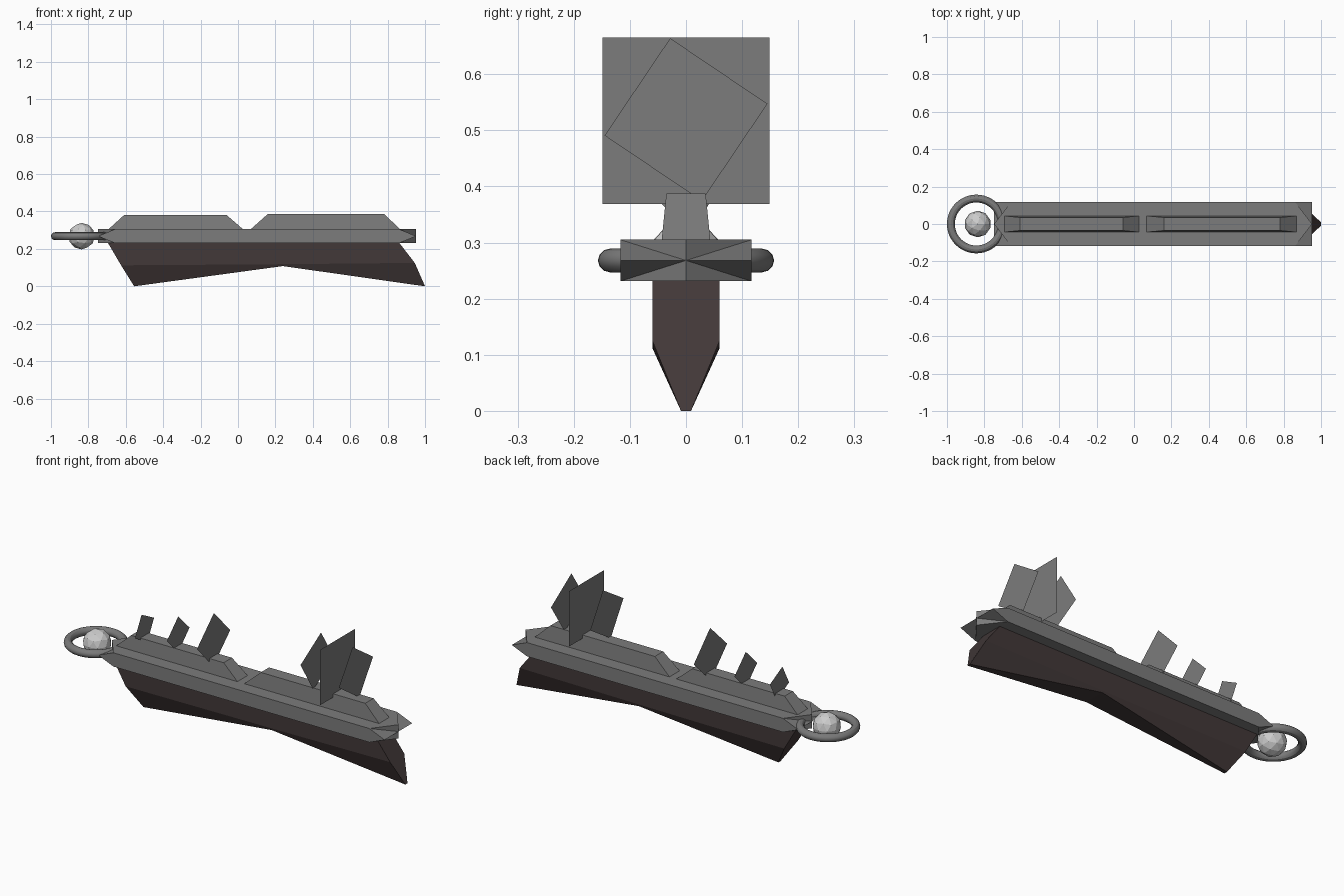
import bpy, bmesh, math
from mathutils import Vector

if "Cube" in bpy.data.objects:
    bpy.data.objects.remove(bpy.data.objects["Cube"])


def material(name, rgb):
    m = bpy.data.materials.new(name)
    m.diffuse_color = (*rgb, 1)
    m.use_nodes = True
    m.node_tree.nodes["Principled BSDF"].inputs["Base Color"].default_value = m.diffuse_color
    return m


STEEL = material("dark_grey", (0.2, 0.2, 0.2))
BROWN = material("dark_brown", (0.055, 0.04, 0.04))


def mesh_object(name, verts, faces, mat):
    bm = bmesh.new()
    vs = [bm.verts.new(v) for v in verts]
    for f in faces:
        bm.faces.new([vs[i] for i in f])
    bmesh.ops.recalc_face_normals(bm, faces=bm.faces)
    me = bpy.data.meshes.new(name)
    bm.to_mesh(me)
    bm.free()
    ob = bpy.data.objects.new(name, me)
    bpy.context.collection.objects.link(ob)
    me.materials.append(mat)
    return ob


def loft(name, sections, mat):
    """Skin closed sections of equal point count and cap both ends."""
    n = len(sections[0])
    verts = [p for s in sections for p in s]
    faces = [list(range(n)), list(range(len(verts) - n, len(verts)))]
    for k in range(len(sections) - 1):
        for i in range(n):
            j = (i + 1) % n
            faces.append([k * n + i, k * n + j, (k + 1) * n + j, (k + 1) * n + i])
    return mesh_object(name, verts, faces, mat)


# Keel blade: three six-sided sections, each row is (x, z, half width)
stations = [
    [(-0.70, 0.24, 0.06), (-0.625, 0.112, 0.06), (-0.555, 0, 0.009)],
    [(0.24, 0.24, 0.06), (0.24, 0.118, 0.06), (0.24, 0.108, 0.058)],
    [(0.86, 0.235, 0.06), (0.945, 0.125, 0.06), (1.0, 0, 0.009)],
]
loft("keel_blade",
     [[(x, w, z) for x, z, w in s] + [(x, -w, z) for x, z, w in reversed(s)]
      for s in stations], BROWN)

# Deck bar: two crossed prisms with wedge ends
X0, X1, TIP, HW, ZC, HZ = -0.748, 0.952, 0.09, 0.117, 0.268, 0.037


def hexagon(h):
    return [(X0, 0), (X0 + TIP, h), (X1 - TIP, h), (X1, 0), (X1 - TIP, -h), (X0 + TIP, -h)]


loft("deck_bar_flat_wedge",
     [[(x, y, ZC + z) for x, z in hexagon(HZ)] for y in (-HW, HW)], STEEL)
loft("deck_bar_upright_wedge",
     [[(x, y, ZC + z) for x, y in hexagon(HW)] for z in (-HZ, HZ)], STEEL)


# Raised rails on the deck
def rail(name, base, top, z_top):
    def ring(xs, w, z):
        return [(xs[0], -w, z), (xs[1], -w, z), (xs[1], w, z), (xs[0], w, z)]
    loft(name, [ring(base, 0.044, 0.298), ring(top, 0.035, z_top)], STEEL)


rail("rear_rail", (-0.70, 0.035), (-0.61, -0.06), 0.38)
rail("front_rail", (0.06, 0.875), (0.16, 0.78), 0.387)

# Upright flat plates standing across the rails: x, z centre, side, turn
plates = [
    (-0.555, 0.42, 0.12, -28), (-0.355, 0.44, 0.136, -45), (-0.145, 0.468, 0.2, -46),
    (0.47, 0.517, 0.205, 32), (0.59, 0.517, 0.297, 0), (0.70, 0.519, 0.209, -34),
]
for i, (x, z, side, turn) in enumerate(plates):
    r = side / math.sqrt(2)
    angles = [math.radians(turn + 45 + 90 * k) for k in range(4)]
    mesh_object(f"plate_{i + 1}",
                [(x, r * math.cos(a), z + r * math.sin(a)) for a in angles],
                [[0, 1, 2, 3]], STEEL)

# Ring at the rear end
bpy.ops.mesh.primitive_torus_add(location=(-0.843, 0, ZC), major_radius=0.136,
                                 minor_radius=0.021, major_segments=48, minor_segments=12)
ring = bpy.context.object
ring.name = "end_ring"
ring.data.materials.append(STEEL)
bpy.ops.object.shade_smooth_by_angle()

# Faceted ball inside the ring
bpy.ops.mesh.primitive_ico_sphere_add(subdivisions=2, radius=0.071, location=(-0.836, 0, ZC))
bpy.context.object.name = "ring_ball"
